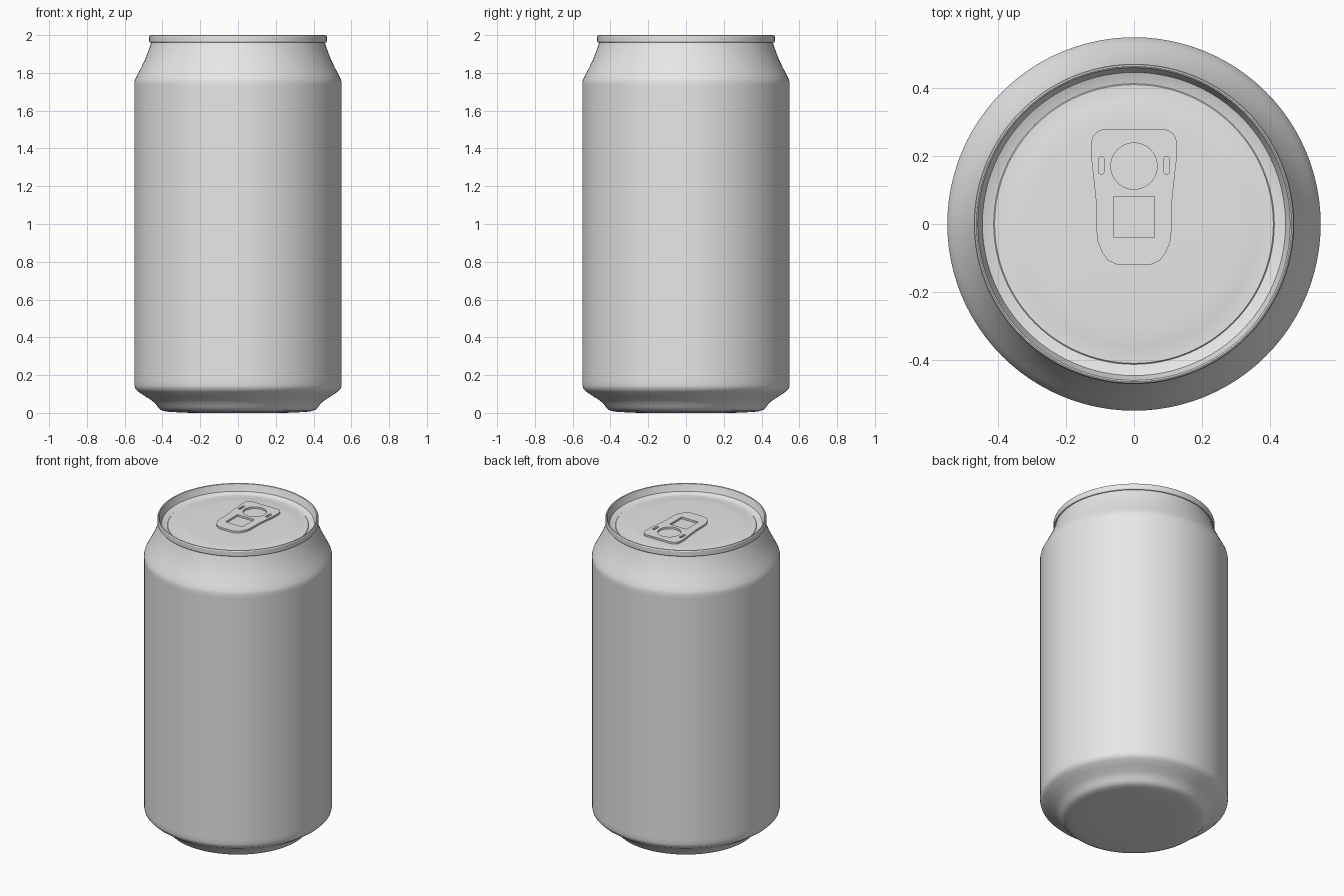
import bpy
import bmesh
import math

if "Cube" in bpy.data.objects:
    bpy.data.objects.remove(bpy.data.objects["Cube"])

SEGMENTS = 96

aluminium = bpy.data.materials.new("brushed aluminium grey")
aluminium.diffuse_color = (0.8, 0.8, 0.8, 1.0)
aluminium.use_nodes = True
aluminium.node_tree.nodes["Principled BSDF"].inputs["Base Color"].default_value = aluminium.diffuse_color


def finish(obj, angle):
    bpy.ops.object.select_all(action='DESELECT')
    obj.select_set(True)
    bpy.context.view_layer.objects.active = obj
    bpy.ops.object.shade_smooth_by_angle(angle=math.radians(angle))


def lathe(name, profile, cap, angle=40):
    """Turn an (r, z) profile round the z axis; cap is 'start' or 'end'."""
    bm = bmesh.new()
    rings = []
    for r, z in profile:
        rings.append([bm.verts.new((r * math.cos(2 * math.pi * i / SEGMENTS),
                                    r * math.sin(2 * math.pi * i / SEGMENTS), z))
                      for i in range(SEGMENTS)])
    for low, high in zip(rings, rings[1:]):
        for i in range(SEGMENTS):
            j = (i + 1) % SEGMENTS
            bm.faces.new((low[i], low[j], high[j], high[i]))
    if cap == 'start':
        bm.faces.new(rings[0][::-1])
    else:
        bm.faces.new(rings[-1])
    mesh = bpy.data.meshes.new(name)
    bm.to_mesh(mesh)
    bm.free()
    mesh.materials.append(aluminium)
    obj = bpy.data.objects.new(name, mesh)
    bpy.context.collection.objects.link(obj)
    finish(obj, angle)
    return obj


def arc(cx, cy, r, start, end, steps):
    return [(cx + r * math.cos(math.radians(start + (end - start) * i / steps)),
             cy + r * math.sin(math.radians(start + (end - start) * i / steps)))
            for i in range(steps + 1)]


# Can wall: base, tapered foot, straight side and neck
lathe("can_body", [
    (0.25, 0.0), (0.36, 0.005), (0.395, 0.01), (0.412, 0.018), (0.425, 0.032),
    (0.438, 0.05), (0.46, 0.068), (0.495, 0.09), (0.528, 0.112), (0.544, 0.128),
    (0.548, 0.145), (0.548, 0.17), (0.548, 1.73), (0.548, 1.752), (0.544, 1.768),
    (0.53, 1.795), (0.512, 1.83), (0.495, 1.865), (0.48, 1.902),
    (0.468, 1.935), (0.46, 1.962)], 'start')

# Rolled rim, sloping ledge and gently domed lid panel
lathe("rim_and_lid", [
    (0.458, 1.96), (0.466, 1.96), (0.47, 1.966), (0.47, 1.992), (0.467, 1.998),
    (0.463, 2.0), (0.459, 1.997), (0.457, 1.99), (0.445, 1.955), (0.428, 1.948),
    (0.412, 1.944), (0.409, 1.947), (0.385, 1.947), (0.36, 1.95),
    (0.335, 1.953), (0.30, 1.954)], 'end', 25)

# Pull tab: flat plate with a round opening, a square opening and two slots
right_side = [(0.047, -0.12), (0.075, -0.108), (0.092, -0.086), (0.106, -0.055),
              (0.11, -0.02), (0.11, 0.05), (0.117, 0.12), (0.125, 0.19),
              (0.125, 0.235)] + arc(0.085, 0.238, 0.04, 10, 90, 6)
outline = right_side + [(-x, y) for x, y in reversed(right_side)]
ring = arc(0, 0.17, 0.068, 0, 360, 48)[:-1]
square = [(-0.06, -0.04), (0.06, -0.04), (0.06, 0.08), (-0.06, 0.08)]
loops = [outline, ring, square]
for side in (-1, 1):
    loops.append(arc(side * 0.096, 0.19, 0.008, 0, 180, 8)
                 + arc(side * 0.096, 0.154, 0.008, 180, 360, 8))

curve = bpy.data.curves.new("pull_tab", 'CURVE')
curve.dimensions = '2D'
curve.fill_mode = 'BOTH'
curve.extrude = 0.006
for points in loops:
    spline = curve.splines.new('POLY')
    spline.points.add(len(points) - 1)
    for p, (x, y) in zip(spline.points, points):
        p.co = (x, y, 0, 1)
    spline.use_cyclic_u = True
curve.materials.append(aluminium)
tab = bpy.data.objects.new("pull_tab", curve)
tab.location.z = 1.96
bpy.context.collection.objects.link(tab)
bpy.ops.object.select_all(action='DESELECT')
tab.select_set(True)
bpy.context.view_layer.objects.active = tab
bpy.ops.object.convert(target='MESH')
finish(bpy.context.view_layer.objects.active, 30)
